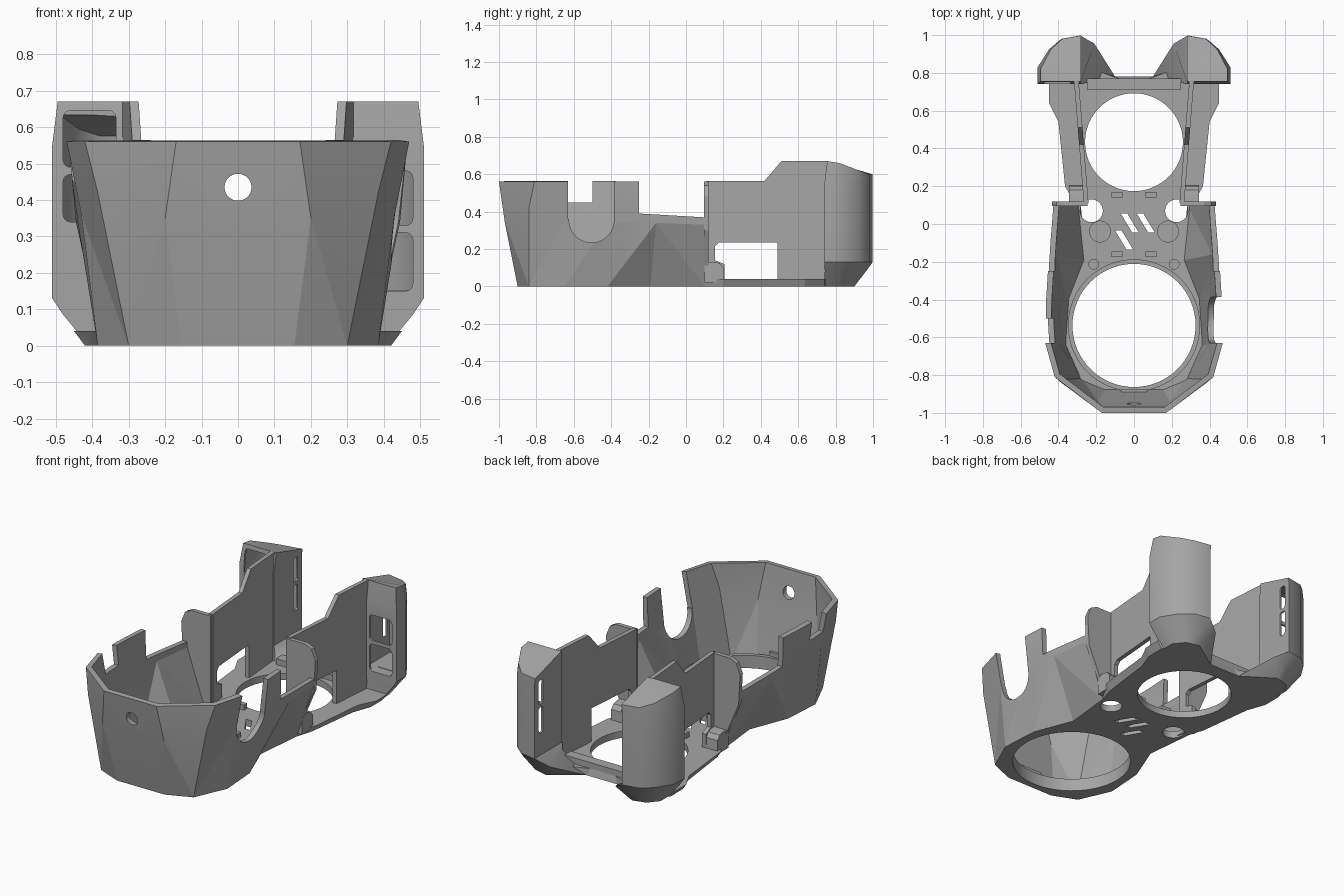
import bpy, bmesh, math
from mathutils import Vector

if "Cube" in bpy.data.objects:
    bpy.data.objects.remove(bpy.data.objects["Cube"])

grey = bpy.data.materials.new("mid grey plastic")
grey.use_nodes = True
grey.diffuse_color = (0.38, 0.38, 0.38, 1)
grey.node_tree.nodes["Principled BSDF"].inputs["Base Color"].default_value = (0.38, 0.38, 0.38, 1)


def loft(name, rings, closed=True):
    """Skin a stack of rings; closed rings are capped, open ones are triangulated."""
    bm = bmesh.new()
    rows = [[bm.verts.new(p) for p in ring] for ring in rings]
    n = len(rows[0])
    for a, b in zip(rows, rows[1:]):
        for i in range(n if closed else n - 1):
            j = (i + 1) % n
            bm.faces.new((a[i], a[j], b[j], b[i]))
    if closed:
        bm.faces.new(rows[0][::-1])
        bm.faces.new(rows[-1])
        bmesh.ops.recalc_face_normals(bm, faces=bm.faces)
        bmesh.ops.triangulate(bm, faces=[f for f in bm.faces if len(f.verts) > 4])
    else:
        bmesh.ops.triangulate(bm, faces=bm.faces, quad_method="SHORT_EDGE")
    mesh = bpy.data.meshes.new(name)
    bm.to_mesh(mesh)
    bm.free()
    obj = bpy.data.objects.new(name, mesh)
    bpy.context.collection.objects.link(obj)
    mesh.materials.append(grey)
    return obj


def prism(name, pts, axis, lo, hi):
    """Extrude a 2D profile along an axis."""
    place = {"x": lambda a, b, h: (h, a, b),
             "y": lambda a, b, h: (a, h, b),
             "z": lambda a, b, h: (a, b, h)}[axis]
    return loft(name, [[place(a, b, h) for a, b in pts] for h in (lo, hi)])


def circle(cx, cy, r, n=48):
    return [(cx + r * math.cos(2 * math.pi * i / n), cy + r * math.sin(2 * math.pi * i / n))
            for i in range(n)]


def rounded(x0, x1, y0, y1, r=0.02):
    pts = []
    for k, (cx, cy) in enumerate([(x1 - r, y1 - r), (x0 + r, y1 - r), (x0 + r, y0 + r), (x1 - r, y0 + r)]):
        for s in range(5):
            a = (k + s / 4) * math.pi / 2
            pts.append((cx + r * math.cos(a), cy + r * math.sin(a)))
    return pts


def rect(x0, x1, y0, y1):
    return [(x0, y0), (x1, y0), (x1, y1), (x0, y1)]


def finish(obj, cutters=(), angle=18):
    """Apply modifiers and cuts, discard cutters, shade smooth with sharp edges."""
    for c in cutters:
        m = obj.modifiers.new("cut", "BOOLEAN")
        m.operation, m.solver, m.object = "DIFFERENCE", "EXACT", c
    deps = bpy.context.evaluated_depsgraph_get()
    deps.update()
    mesh = bpy.data.meshes.new_from_object(obj.evaluated_get(deps))
    obj.modifiers.clear()
    obj.data = mesh
    for c in cutters:
        bpy.data.objects.remove(c)
    bpy.ops.object.select_all(action="DESELECT")
    obj.select_set(True)
    bpy.context.view_layer.objects.active = obj
    bpy.ops.object.shade_smooth_by_angle(angle=math.radians(angle))
    return obj


def mirrored(half):
    return [(-x, y, z) for x, y, z in reversed(half)] + half


def level(half, z):
    return mirrored([(x, y, z) for x, y in half])


# front shell: faceted flaring wall
low = [(.155, -.9), (.30, -.84), (.385, -.65), (.37, -.42), (.28, -.19), (.31, .1)]
mid = [(.2, -.97, .35), (.385, -.84, .42), (.43, -.64, .36), (.44, -.42, .34), (.445, -.16, .34), (.425, .1, .33)]
top = [(.17, -1), (.42, -.81), (.47, -.63), (.465, -.4), (.45, -.16), (.435, .1)]
shell = loft("front_shell", [level(low, 0), mirrored(mid), level(top, .56)], closed=False)
solid = shell.modifiers.new("thickness", "SOLIDIFY")
solid.thickness, solid.offset, solid.use_even_offset = .03, -1, True
finish(shell, [
    prism("rim_cut", [(-.25, .39), (.09, .37), (.3, .37), (.3, .8), (-.25, .8)], "x", -1, 1),
    prism("round_notch", circle(-.505, .355, .12), "x", .2, .8),
    prism("round_notch_top", rect(-.63, -.386, .36, .8), "x", .2, .8),
    prism("step_notch", rect(-.63, -.5, .45, .8), "x", -.8, -.2),
    prism("front_hole", circle(0, .435, .037), "y", -1.2, -.8),
], angle=7)

# floor plate with two large openings, screw holes and slanted vents
rear_low = [(.34, .2), (.38, .52), (.42, .63), (.42, .74), (.3, .85), (.1, .78)]
rear_top = [(.365, .2), (.40, .54), (.45, .64), (.45, .74), (.3, .85), (.08, .77)]
floor = loft("floor_plate", [level(low + rear_low, 0), level(low + rear_top, .04)])
cuts = [prism("front_opening", circle(0, -.537, .326, 64), "z", -1, 1),
        prism("rear_opening", circle(0, .433, .259, 64), "z", -1, 1)]
for x, y in ((-.07, .055), (.015, .055), (-.1, -.035)):
    cuts.append(prism("vent", [(x, y), (x + .035, y), (x + .095, y - .1), (x + .06, y - .1)], "z", -1, 1))
for s in (-1, 1):
    cuts += [prism("screw_hole", circle(s * .225, .07, .06), "z", -1, 1),
             prism("shallow_recess", circle(s * .18, -.04, .055), "z", .025, 1),
             prism("small_recess", circle(s * .213, -.213, .026, 24), "z", .02, 1)]
finish(floor, cuts)

# collar around the front opening
collar = prism("opening_collar", circle(0, -.537, .35, 64), "z", .001, .075)
finish(collar, [prism("collar_bore", circle(0, -.537, .326, 64), "z", -1, 1)])

# small cross pieces on the floor
for name, x0, x1, y0, y1, z1 in (("rear_crossbar", -.25, .25, .71, .77, .075),
                                 ("front_stop", -.07, .07, -.895, -.875, .1)):
    finish(prism(name, rect(x0, x1, y0, y1), "z", .02, z1))

for s, side in ((1, "left"), (-1, "right")):
    def span(a, b):
        return sorted((s * a, s * b))

    # upright side wall with low window, splayed slightly outward to the rear
    profile = [(.11, .03), (.11, .565), (.42, .565), (.51, .67), (.76, .67), (.76, .03)]
    wall = prism(side + "_side_wall", profile, "x", *span(.24, .265))
    for v in wall.data.vertices:
        v.co.x += s * .08 * (v.co.y - .1)
    finish(wall, [prism("wall_window", [(.205, .04), (.205, .12), (.155, .14), (.155, .215),
                                        (.175, .235), (.49, .235), (.49, .04)], "x", *span(.1, .6))])

    # flange joining the shell to the wall, with its foot
    flange = [(.245, .03), (.31, .03), (.425, .3), (.435, .48), (.41, .54), (.37, .56), (.245, .56)]
    finish(prism(side + "_flange", [(s * x, z) for x, z in flange], "y", .095, .12))
    foot_profile = [(.1, .02), (.205, .02), (.2, .1), (.18, .125), (.15, .132), (.1, .132)]
    finish(prism(side + "_flange_foot", foot_profile, "x", *span(.26, .345)))

    # small clip blocks beside the floor recesses
    for y in (.155, -.16):
        finish(prism(side + "_clip", rect(*span(.06, .12), y - .015, y + .015), "z", .03, .07))

    # hollow rear corner pod tapering down to a faceted foot with an inner strut
    foot = [(.28, .74), (.41, .74), (.41, .82), (.36, .88), (.28, .9), (.1, .78)]
    ankle = [(.28, .742), (.48, .742), (.475, .825), (.41, .925), (.29, .965), (.21, .955)]
    body = [(.285, .74), (.51, .74), (.51, .83), (.45, .925), (.385, .98), (.285, .998)]
    crown = [(.28, .755), (.495, .755), (.495, .82), (.44, .925), (.38, .98), (.28, .998)]
    heights = [.67, .67, .66, .62, .60, .60]
    rings = [[(s * x, y, z) for x, y in ring]
             for ring, z in ((foot, 0), (ankle, .085), (body, .13), (body, .55))]
    rings.append([(s * x, y, z) for (x, y), z in zip(crown, heights)])
    pod = loft(side + "_rear_pod", rings)
    centre = Vector((s * .39, .86, .36))
    hollow = loft("pod_hollow", [[centre + (Vector(p) - centre) * .9 for p in r] for r in rings[2:]])
    cuts = [hollow]
    for z0, z1 in (((.15, .31), (.33, .48)) if s > 0 else ((.34, .47), (.49, .645))):
        cuts.append(prism("pod_window", rounded(*span(.335, .48), z0, z1), "y", .6, .8))
    for z0, z1 in ((.26, .41), (.43, .57)):
        cuts.append(prism("pod_slot", rounded(.92, .96, z0, z1, .012), "x", *span(.2, .34)))
    finish(pod, cuts, angle=35)
